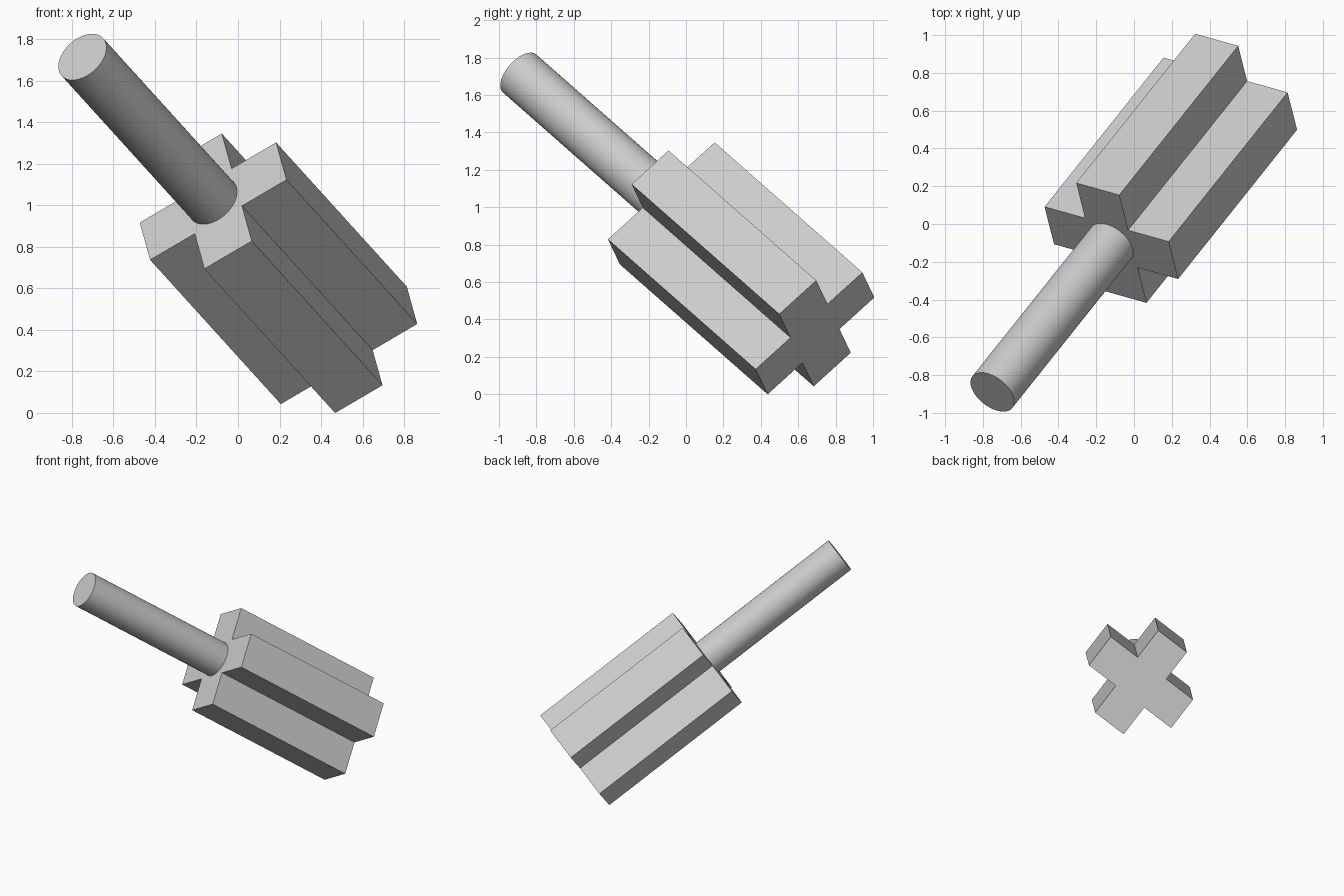
import bpy
import bmesh
import math
from mathutils import Matrix, Vector

cube = bpy.data.objects.get("Cube")
if cube:
    bpy.data.objects.remove(cube, do_unlink=True)

LENGTH = 1.226       # of the body and of the handle
ARM = 0.392          # centre to the tip of a cross arm
HALF = 0.136         # half the width of an arm
RADIUS = 0.135       # of the handle

# Tilted frame: local z runs from the handle into the body, x along one arm
axis = Vector((0.63, 0.79, -0.695)).normalized()
arm = Vector((0.325, -0.0925, 0.1925))
arm = (arm - axis * arm.dot(axis)).normalized()
frame = Matrix((arm, axis.cross(arm), axis)).transposed().to_4x4()
frame.translation = (-0.12, -0.1, 1.02)

grey = bpy.data.materials.new("light grey")
grey.use_nodes = True
colour = (0.6, 0.6, 0.6, 1)
grey.diffuse_color = colour
grey.node_tree.nodes["Principled BSDF"].inputs["Base Color"].default_value = colour


def add_part(name, bm):
    bmesh.ops.recalc_face_normals(bm, faces=bm.faces)
    mesh = bpy.data.meshes.new(name)
    bm.to_mesh(mesh)
    bm.free()
    mesh.materials.append(grey)
    part = bpy.data.objects.new(name, mesh)
    part.matrix_world = frame
    bpy.context.collection.objects.link(part)
    return part


# Cross-shaped body: one quarter of the outline turned four times, extruded
bm = bmesh.new()
outline = []
for quarter in range(4):
    turn = Matrix.Rotation(quarter * math.pi / 2, 3, "Z")
    for x, y in ((ARM, -HALF), (ARM, HALF), (HALF, HALF)):
        outline.append(bm.verts.new(turn @ Vector((x, y, 0))))
face = bm.faces.new(outline)
new = bmesh.ops.extrude_face_region(bm, geom=[face], use_keep_orig=True)["geom"]
bmesh.ops.translate(bm, vec=(0, 0, LENGTH),
                    verts=[v for v in new if isinstance(v, bmesh.types.BMVert)])
add_part("cross_body", bm)

# Round handle
bm = bmesh.new()
bmesh.ops.create_cone(bm, cap_ends=True, segments=64, radius1=RADIUS,
                      radius2=RADIUS, depth=LENGTH,
                      matrix=Matrix.Translation((0, 0, -LENGTH / 2)))
handle = add_part("handle", bm)
bpy.ops.object.select_all(action="DESELECT")
handle.select_set(True)
bpy.context.view_layer.objects.active = handle
bpy.ops.object.shade_smooth_by_angle(angle=math.radians(40))
